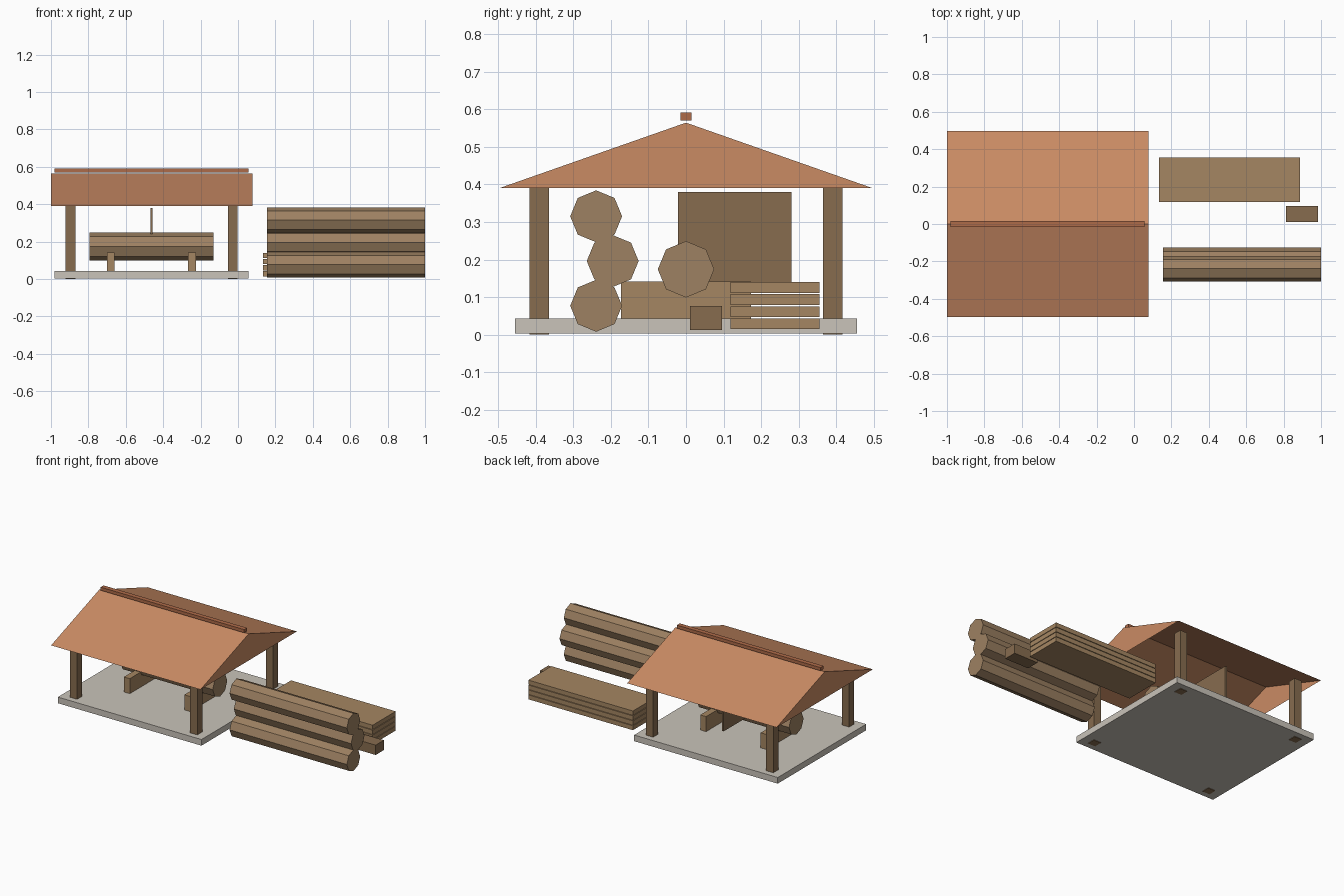
import bpy, bmesh
from math import cos, sin, pi

if "Cube" in bpy.data.objects:
    bpy.data.objects.remove(bpy.data.objects["Cube"])


def material(name, hex_colour):
    rgb = [(int(hex_colour[i:i + 2], 16) / 255) ** 2.2 for i in (0, 2, 4)]
    m = bpy.data.materials.new(name)
    m.diffuse_color = (*rgb, 1)
    m.use_nodes = True
    m.node_tree.nodes["Principled BSDF"].inputs["Base Color"].default_value = m.diffuse_color
    return m


STONE = material("stone", "c8c2b8")
TILE = material("roof_tile", "c98a64")
RIDGE = material("ridge_tile", "ac6a4a")
DARK = material("dark_timber", "866c50")
LOG = material("log_wood", "9c8062")
PLANK = material("plank_wood", "a38562")


def make(name, verts, faces, mat):
    mesh = bpy.data.meshes.new(name)
    mesh.from_pydata(verts, [], faces)
    bm = bmesh.new()
    bm.from_mesh(mesh)
    bmesh.ops.recalc_face_normals(bm, faces=bm.faces)
    bm.to_mesh(mesh)
    bm.free()
    mesh.materials.append(mat)
    ob = bpy.data.objects.new(name, mesh)
    bpy.context.collection.objects.link(ob)
    return ob


def extrude_x(name, profile, x0, x1, mat):
    """Closed prism along x from a (y, z) profile."""
    n = len(profile)
    verts = [(x, y, z) for x in (x0, x1) for y, z in profile]
    faces = [(i, (i + 1) % n, n + (i + 1) % n, n + i) for i in range(n)]
    faces += [tuple(range(n)), tuple(range(n, 2 * n))]
    return make(name, verts, faces, mat)


def box(name, x, y, z, mat):
    profile = [(y[0], z[0]), (y[1], z[0]), (y[1], z[1]), (y[0], z[1])]
    return extrude_x(name, profile, x[0], x[1], mat)


def log(name, x, y, z, r):
    profile = [(y + r * cos(i * pi / 4), z + r * sin(i * pi / 4)) for i in range(8)]
    return extrude_x(name, profile, x[0], x[1], LOG)


# Base slab and four corner posts that run through it
box("base_slab", (-0.98, 0.055), (-0.455, 0.455), (0.003, 0.043), STONE)
for px in (-0.895, -0.028):
    for py in (-0.39, 0.39):
        box("corner_post", (px - 0.026, px + 0.026), (py - 0.026, py + 0.026), (0, 0.392), DARK)

# Gabled roof shell, open underneath, with ridge cap
roof = [(x, y, z) for x in (-1.0, 0.077) for y, z in ((-0.496, 0.39), (0, 0.564), (0.496, 0.39))]
make("roof", roof, [(0, 3, 4, 1), (1, 4, 5, 2), (0, 1, 2), (3, 5, 4)], TILE)
box("ridge_cap", (-0.98, 0.055), (-0.015, 0.015), (0.57, 0.591), RIDGE)

# Sawing station: bearers, log and upright saw blade
for bx in (-0.68, -0.245):
    box("log_bearer", (bx - 0.021, bx + 0.021), (-0.173, 0.173), (0.043, 0.141), PLANK)
log("sawn_log", (-0.795, -0.13), 0, 0.174, 0.075)
box("saw_blade", (-0.468, -0.456), (-0.021, 0.28), (0.14, 0.38), DARK)

# Stacked logs
for ly, lz in ((-0.239, 0.077), (-0.195, 0.196), (-0.239, 0.315)):
    log("stacked_log", (0.155, 1.0), ly, lz, 0.069)

# Stacked planks and loose offcut
for i in range(4):
    z = 0.015 + i * 0.0322
    box("stacked_plank", (0.134, 0.888), (0.118, 0.355), (z, z + 0.0285), PLANK)
box("offcut_block", (0.812, 0.985), (0.011, 0.096), (0.013, 0.077), DARK)
